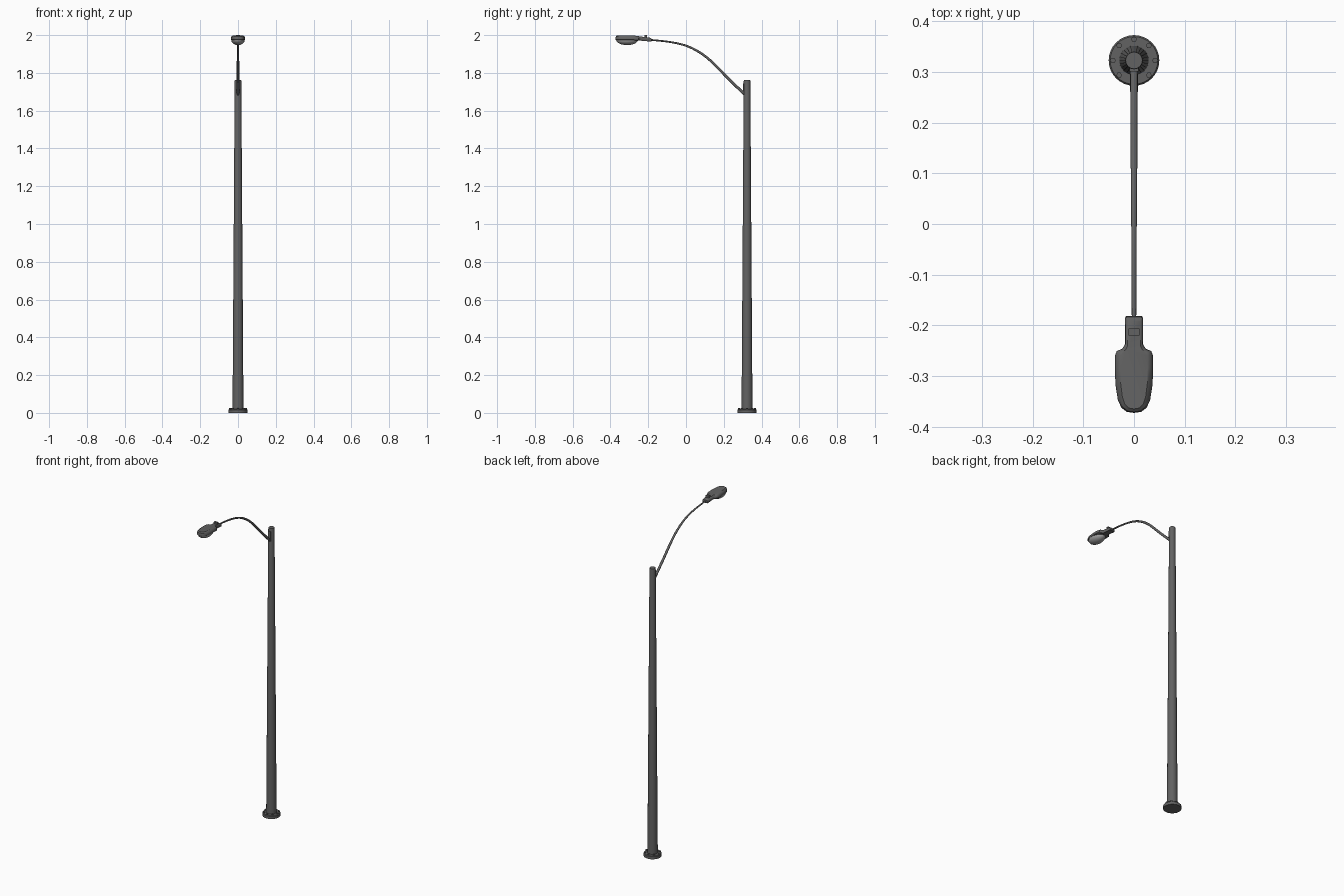
import bpy, bmesh, math
from mathutils import Vector

if "Cube" in bpy.data.objects:
    bpy.data.objects.remove(bpy.data.objects["Cube"])

PY = 0.323  # pole centre in y


def mat(name, v):
    m = bpy.data.materials.new(name)
    m.diffuse_color = (v, v, v, 1)
    m.use_nodes = True
    m.node_tree.nodes["Principled BSDF"].inputs["Base Color"].default_value = m.diffuse_color
    return m


METAL = mat("dark grey metal", 0.122)
GLASS = mat("lamp glass grey", 0.36)


def finish(name, bm, material, smooth=True):
    bmesh.ops.recalc_face_normals(bm, faces=bm.faces)
    me = bpy.data.meshes.new(name)
    bm.to_mesh(me)
    bm.free()
    me.materials.append(material)
    ob = bpy.data.objects.new(name, me)
    bpy.context.collection.objects.link(ob)
    if smooth:
        bpy.ops.object.select_all(action='DESELECT')
        ob.select_set(True)
        bpy.context.view_layer.objects.active = ob
        bpy.ops.object.shade_smooth_by_angle(angle=math.radians(35))
    return ob


def loft(name, rings, material, smooth=True):
    """Skin a list of equal-length point rings and cap both ends."""
    bm = bmesh.new()
    vs = [[bm.verts.new(p) for p in r] for r in rings]
    n = len(vs[0])
    for a, b in zip(vs, vs[1:]):
        for i in range(n):
            j = (i + 1) % n
            bm.faces.new((a[i], a[j], b[j], b[i]))
    bm.faces.new(vs[0])
    bm.faces.new(vs[-1])
    return finish(name, bm, material, smooth)


def lathe(name, profile, cx, cy, sides, smooth=True):
    rings = [[(cx + r * math.cos(2 * math.pi * i / sides),
               cy + r * math.sin(2 * math.pi * i / sides), z) for i in range(sides)]
             for r, z in profile]
    return loft(name, rings, METAL, smooth)


def box(name, c, s):
    bm = bmesh.new()
    bmesh.ops.create_cube(bm, size=1)
    for v in bm.verts:
        v.co = Vector(c) + Vector(v.co[k] * s[k] for k in range(3))
    return finish(name, bm, METAL, False)


# Base flange with eight bolts
lathe("base_flange", [(0.05, 0), (0.05, 0.016), (0.047, 0.02), (0.028, 0.02)], 0, PY, 32)
for i in range(8):
    a = i * math.pi / 4
    lathe("base_bolt", [(0.0058, 0.018), (0.0058, 0.026)],
          0.0415 * math.cos(a), PY + 0.0415 * math.sin(a), 6, False)

# Tapered pole with a small cap
lathe("pole", [(0.029, 0.018), (0.0175, 1.757), (0.0165, 1.762)], 0, PY, 24)

# Arm bracket on the pole
box("arm_bracket", (0, PY - 0.018, 1.715), (0.018, 0.008, 0.06))

# Curved tapering arm
path = [(0.312, 1.685), (0.23, 1.764), (0.135, 1.86), (0.07, 1.91), (0.0, 1.944),
        (-0.087, 1.964), (-0.20, 1.976)]
pts = []
for k in range(len(path) - 1):  # Catmull-Rom smoothing
    q = [Vector(path[min(max(k + d, 0), len(path) - 1)]) for d in (-1, 0, 1, 2)]
    for s in range(4):
        t = s / 4
        pts.append(0.5 * (2 * q[1] + (q[2] - q[0]) * t
                          + (2 * q[0] - 5 * q[1] + 4 * q[2] - q[3]) * t * t
                          + (3 * q[1] - q[0] - 3 * q[2] + q[3]) * t ** 3))
pts.append(Vector(path[-1]))
rings = []
for k, p in enumerate(pts):
    d = (pts[min(k + 1, len(pts) - 1)] - pts[max(k - 1, 0)]).normalized()
    r = 0.0078 - 0.0035 * k / (len(pts) - 1)
    rings.append([(r * math.cos(a), p.x - d.y * r * math.sin(a), p.y + d.x * r * math.sin(a))
                  for a in (2 * math.pi * i / 12 for i in range(12))])
loft("arm", rings, METAL)

# Lamp housing: stacked plan outlines, each half mirrored in x
half = [(0.016, -0.182), (0.018, -0.186), (0.018, -0.238), (0.023, -0.246), (0.034, -0.251),
        (0.037, -0.258), (0.038, -0.285), (0.0365, -0.318), (0.032, -0.347), (0.025, -0.363),
        (0.014, -0.371)]
outline = half + [(0, -0.373)] + [(-x, y) for x, y in reversed(half)]


def layer(sx, sy, z_neck, z_body):
    out = []
    for x, y in outline:
        t = min(max((-y - 0.20) / 0.07, 0), 1)
        yy = -0.276 + (y + 0.276) * sy
        out.append((x * sx, yy, z_neck + (z_body - z_neck) * t))
    return out


loft("lamp_housing", [layer(0.92, 0.98, 1.966, 1.974), layer(1, 1, 1.968, 1.976),
                      layer(1, 1, 1.977, 1.984), layer(0.91, 0.98, 1.983, 1.993),
                      layer(0.72, 0.92, 1.986, 1.998)], METAL)

# Glass bowl below the housing
bm = bmesh.new()
bmesh.ops.create_uvsphere(bm, u_segments=24, v_segments=12, radius=1)
bmesh.ops.bisect_plane(bm, geom=bm.verts[:] + bm.edges[:] + bm.faces[:], plane_co=(0, 0, 0),
                       plane_no=(0, 0, 1), clear_outer=True)
for v in bm.verts:
    v.co = (v.co.x * 0.036, -0.312 + v.co.y * 0.058, 1.975 + v.co.z * 0.028)
finish("lamp_glass", bm, GLASS)

# Latch on the neck
box("neck_latch", (0, -0.213, 1.991), (0.022, 0.014, 0.018))
